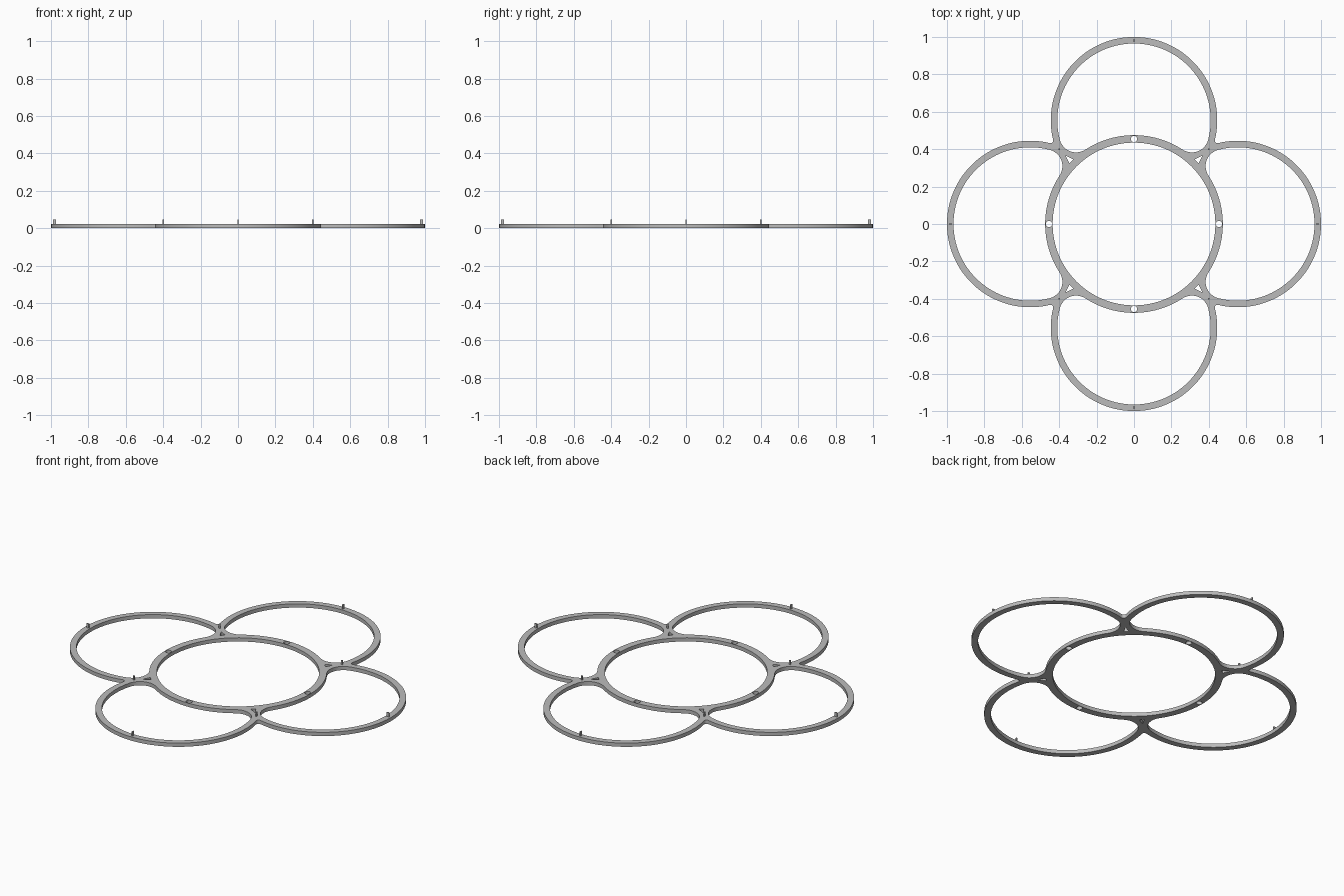
import bpy, bmesh
from math import pi, sin, cos, atan2, sqrt, hypot

if "Cube" in bpy.data.objects:
    bpy.data.objects.remove(bpy.data.objects["Cube"], do_unlink=True)

THICK = 0.022            # plate thickness
OFFSET = 0.555           # petal centre distance
OUTER, INNER = 0.445, 0.41
HUB_OUT, HUB_IN = 0.475, 0.435
FILLET, NOTCH = 0.09, 0.015

grey = bpy.data.materials.new("light grey")
grey.use_nodes = True
COLOUR = (0.5, 0.5, 0.5, 1)
grey.diffuse_color = COLOUR
grey.node_tree.nodes["Principled BSDF"].inputs["Base Color"].default_value = COLOUR


def arc(cx, cy, r, a0, a1, n):
    return [(cx + r * cos(a0 + (a1 - a0) * i / n),
             cy + r * sin(a0 + (a1 - a0) * i / n)) for i in range(n + 1)]


def turn(points, k):
    a = k * pi / 2
    return [(x * cos(a) - y * sin(a), x * sin(a) + y * cos(a)) for x, y in points]


def petal_opening():
    # petal circle, two rounded corners and the outside of the hub
    far, near = HUB_OUT + FILLET, INNER - FILLET
    fy = (far ** 2 - near ** 2 + OFFSET ** 2) / (2 * OFFSET)
    fx = sqrt(far ** 2 - fy ** 2)
    a = atan2(fy - OFFSET, fx)
    b = atan2(fy, fx)
    return (arc(0, OFFSET, INNER, a, pi - a, 72)
            + arc(-fx, fy, FILLET, pi - a, 2 * pi - b, 14)[1:]
            + arc(0, 0, HUB_OUT, pi - b, b, 24)[1:]
            + arc(fx, fy, FILLET, b - pi, a, 14)[1:-1])


def outline():
    # four petal arcs joined by small rounded notches
    reach = OUTER + NOTCH
    q = (OFFSET + sqrt(2 * reach ** 2 - OFFSET ** 2)) / 2
    a = atan2(q - OFFSET, q)
    points = []
    for k in range(4):
        part = arc(0, OFFSET, OUTER, a, pi - a, 80)
        part += arc(-q, q, NOTCH, -a, a - pi / 2, 6)[1:-1]
        points += turn(part, k)
    return points


# flat frame with all openings
curve = bpy.data.curves.new("flower_frame", "CURVE")
curve.dimensions = "2D"
curve.fill_mode = "BOTH"
curve.extrude = THICK / 2


def loop(points):
    s = curve.splines.new("POLY")
    s.points.add(len(points) - 1)
    for p, (x, y) in zip(s.points, points):
        p.co = (x, y, 0, 1)
    s.use_cyclic_u = True


loop(outline())
loop(arc(0, 0, HUB_IN, 0, 2 * pi, 96)[:-1])
triangle = [(0.367, 0.367), (0.325, 0.345), (0.345, 0.325)]
for k in range(4):
    loop(turn(petal_opening(), k))
    loop(turn(arc(0, 0.455, 0.017, 0, 2 * pi, 20)[:-1], k))
    loop(turn(triangle, k))

frame = bpy.data.objects.new("flower_frame", curve)
bpy.context.collection.objects.link(frame)
frame.location.z = THICK / 2
bpy.ops.object.select_all(action="DESELECT")
frame.select_set(True)
bpy.context.view_layer.objects.active = frame
bpy.ops.object.convert(target="MESH")
frame = bpy.context.object
frame.name = "flower_frame"
bm = bmesh.new()
bm.from_mesh(frame.data)
bmesh.ops.remove_doubles(bm, verts=bm.verts, dist=0.00005)
bmesh.ops.recalc_face_normals(bm, faces=bm.faces)
bm.to_mesh(frame.data)
bm.free()
frame.data.materials.clear()
frame.data.materials.append(grey)
bpy.ops.object.shade_smooth_by_angle()


# small upright pins
def pin(name, x, y, sx, sy):
    low, top = THICK - 0.004, 0.047
    bpy.ops.mesh.primitive_cube_add(size=1, location=(x, y, (low + top) / 2))
    ob = bpy.context.object
    ob.name = name
    ob.scale = (sx, sy, top - low)
    ob.data.materials.append(grey)


for i, s in enumerate((-1, 1)):
    pin(f"side_pin_{i}", s * 0.981, 0, 0.015, 0.007)
    pin(f"end_pin_{i}", 0, s * 0.981, 0.007, 0.015)
    for j, t in enumerate((-1, 1)):
        pin(f"corner_pin_{i}{j}", s * 0.4, t * 0.4, 0.008, 0.008)
